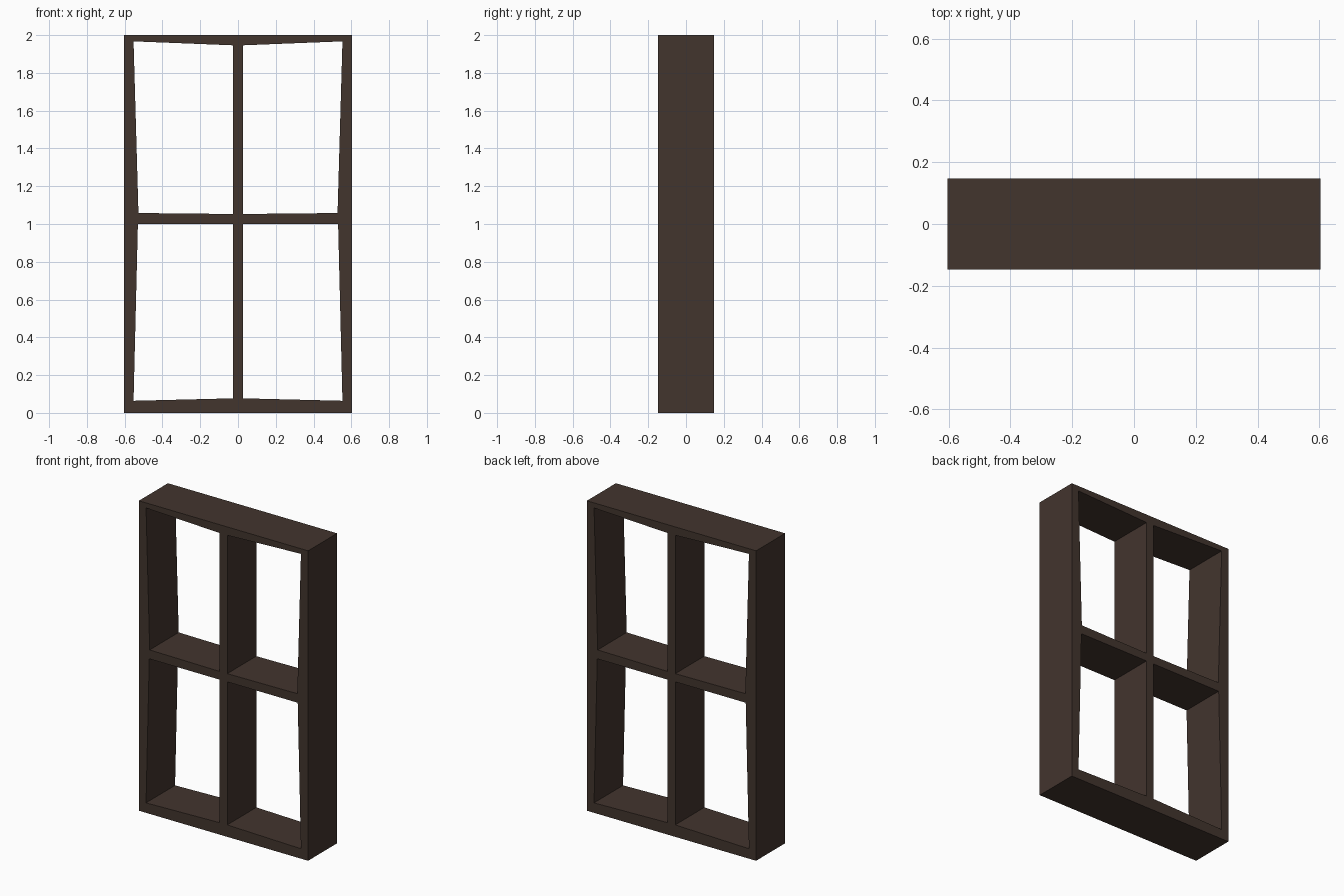
import bpy
import math

if "Cube" in bpy.data.objects:
    bpy.data.objects.remove(bpy.data.objects["Cube"])

HALF_W, HEIGHT, HALF_D = 0.604, 2.0, 0.148

# Dark wood
wood = bpy.data.materials.new("dark_wood")
wood.diffuse_color = (0.055, 0.035, 0.027, 1.0)
wood.use_nodes = True
wood.node_tree.nodes["Principled BSDF"].inputs["Base Color"].default_value = wood.diffuse_color

# Frame profile in the x-z plane: outer border plus four slightly skewed panes
border = [(-HALF_W, 0), (HALF_W, 0), (HALF_W, HEIGHT), (-HALF_W, HEIGHT)]
upper_pane = [(0.027, 1.053), (0.527, 1.058), (0.553, 1.967), (0.027, 1.946)]
lower_pane = [(0.027, 0.077), (0.553, 0.064), (0.530, 1.0), (0.027, 1.0)]


def mirrored(points):
    return [(-x, z) for x, z in reversed(points)]


outlines = [border]
for pane in (upper_pane, lower_pane):
    outlines += [pane, mirrored(pane)]

curve = bpy.data.curves.new("frame_profile", "CURVE")
curve.dimensions = "2D"
curve.fill_mode = "BOTH"
curve.extrude = HALF_D
for points in outlines:
    spline = curve.splines.new("POLY")
    spline.points.add(len(points) - 1)
    for p, (x, z) in zip(spline.points, points):
        p.co = (x, z, 0, 1)
    spline.use_cyclic_u = True

# Stand the extruded profile upright as one solid window frame
frame = bpy.data.objects.new("window_frame", curve)
bpy.context.collection.objects.link(frame)
frame.rotation_euler = (math.radians(90), 0, 0)
bpy.ops.object.select_all(action="DESELECT")
frame.select_set(True)
bpy.context.view_layer.objects.active = frame
bpy.ops.object.convert(target="MESH")
bpy.ops.object.transform_apply(location=False, rotation=True, scale=False)

# Weld the faces and finish flat-shaded
bpy.ops.object.mode_set(mode="EDIT")
bpy.ops.mesh.select_all(action="SELECT")
bpy.ops.mesh.remove_doubles(threshold=0.0005)
bpy.ops.mesh.normals_make_consistent(inside=False)
bpy.ops.object.mode_set(mode="OBJECT")
bpy.ops.object.shade_flat()
frame = bpy.context.object
frame.data.materials.clear()
frame.data.materials.append(wood)
